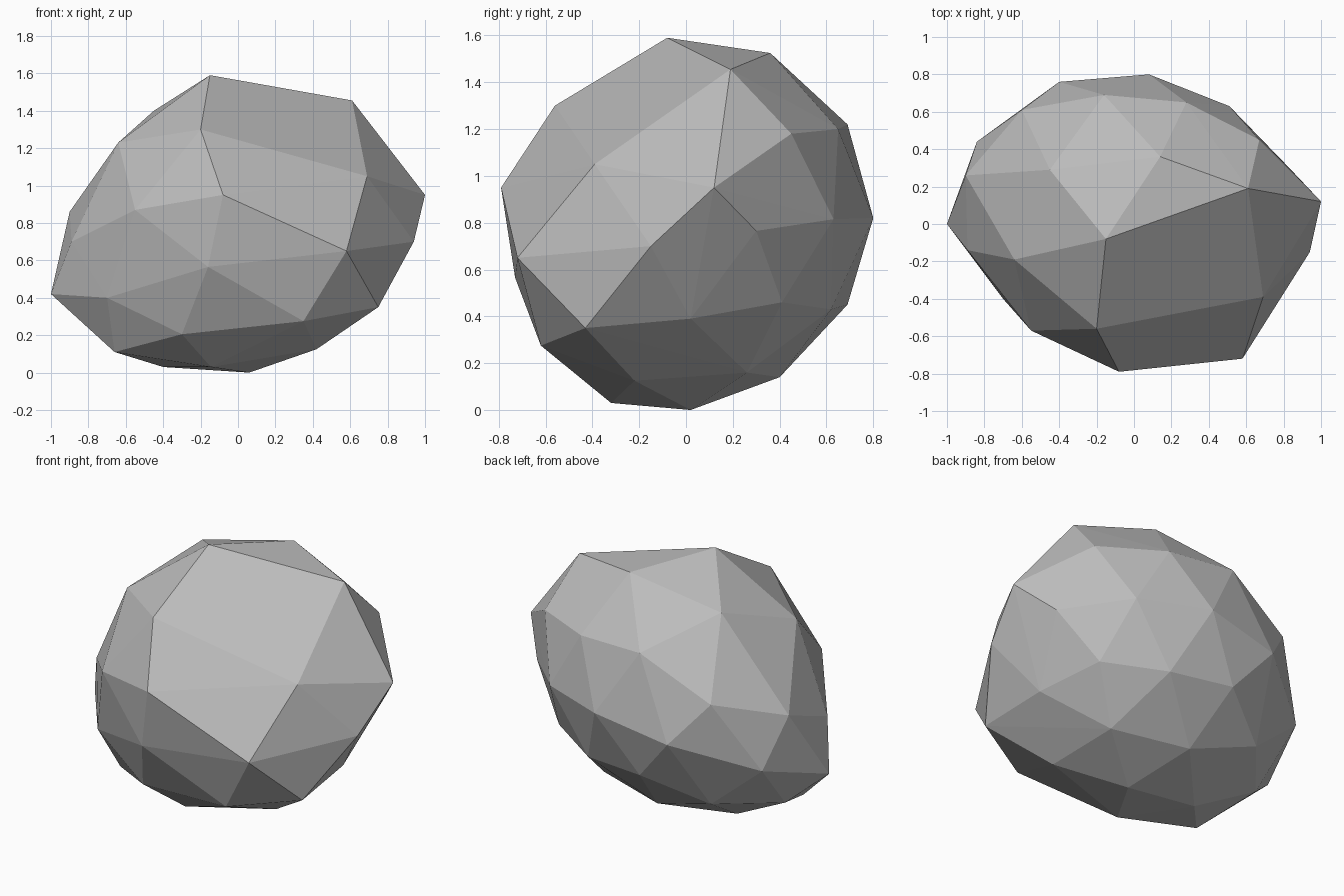
import bpy
import bmesh

# Chiselled corner points of the boulder, grouped from the crown to the base
CROWN = [(-.15, -.08, 1.59), (.61, .19, 1.455), (.14, .36, 1.525), (-.45, .29, 1.40),
         (-.64, -.19, 1.23), (-.20, -.56, 1.30)]
SHOULDER = [(1.0, .12, .95), (.67, .45, 1.18), (.28, .65, 1.20), (-.16, .69, 1.22),
            (-.60, .61, .98), (-.90, .26, .86), (-.55, -.57, .87), (-.08, -.79, .95),
            (.69, -.39, 1.05)]
WAIST = [(.94, -.15, .70), (.83, .30, .765), (.51, .63, .815), (.08, .80, .82),
         (-.40, .76, .73), (-.84, .44, .56), (-.89, -.14, .70), (-.16, -.73, .565),
         (.58, -.72, .65)]
UNDERSIDE = [(.75, -.43, .35), (.72, .02, .39), (.60, .41, .46), (.25, .62, .43),
             (-.16, .69, .45), (-.51, .48, .28), (-1.0, 0, .42), (-.70, -.40, .40),
             (.35, -.62, .275)]
BASE = [(.42, -.22, .125), (.39, .26, .16), (-.08, .40, .14), (-.79, .14, .235),
        (-.66, -.23, .11), (-.30, -.52, .205), (-.145, -.32, .03), (-.40, .06, .03),
        (.06, .02, 0)]

# Wrap the points in a faceted convex skin
bm = bmesh.new()
for ring in (CROWN, SHOULDER, WAIST, UNDERSIDE, BASE):
    for p in ring:
        bm.verts.new(p)
bmesh.ops.convex_hull(bm, input=bm.verts[:])
loose = [v for v in bm.verts if not v.link_faces]
bmesh.ops.delete(bm, geom=loose, context='VERTS')
bmesh.ops.recalc_face_normals(bm, faces=bm.faces[:])
for f in bm.faces:
    f.smooth = False

# Boulder object in plain stone grey
mesh = bpy.data.meshes.new("boulder")
bm.to_mesh(mesh)
bm.free()
stone = bpy.data.materials.new("stone grey")
stone.diffuse_color = (.5, .5, .5, 1)
mesh.materials.append(stone)
boulder = bpy.data.objects.new("boulder", mesh)
bpy.context.collection.objects.link(boulder)
